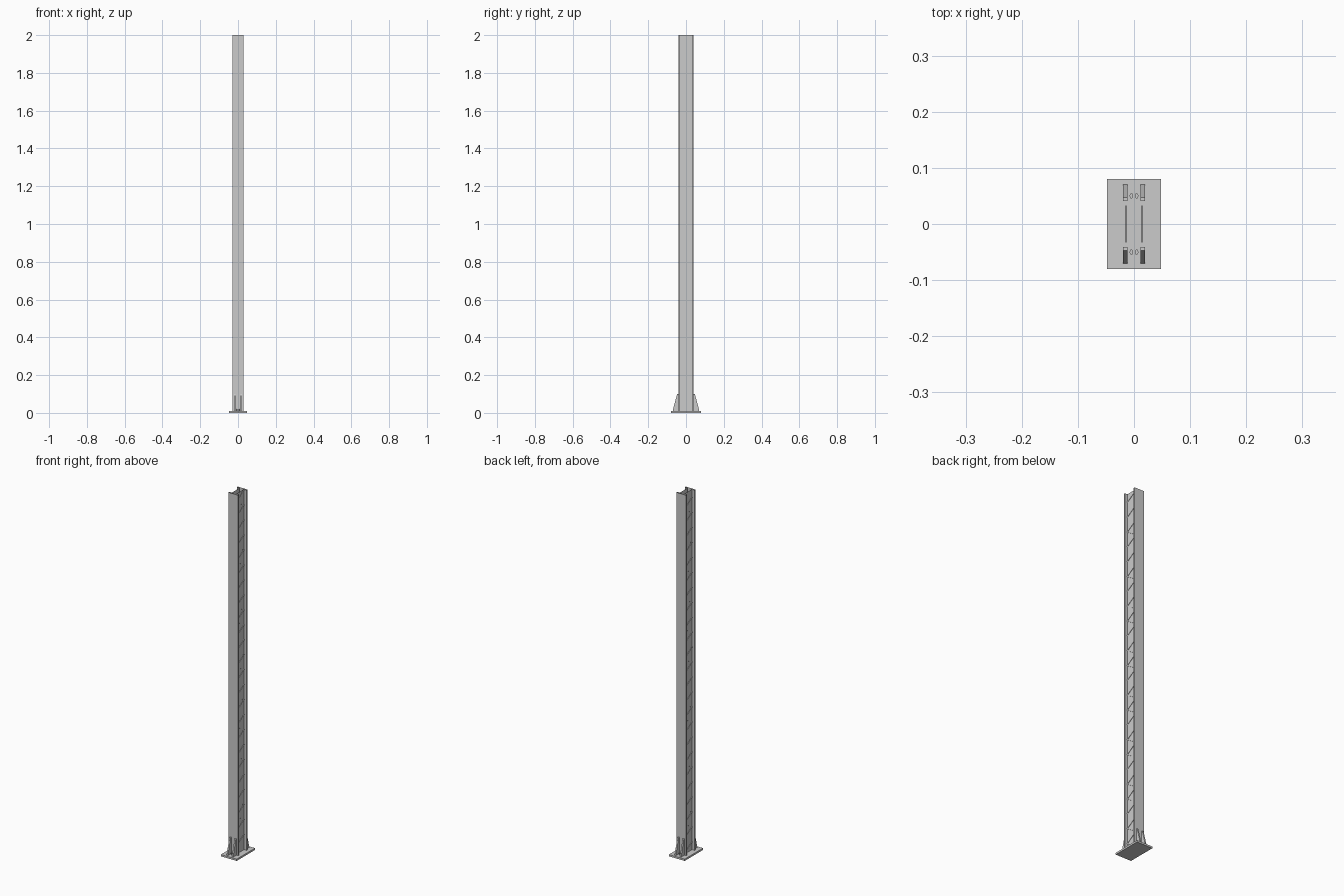
import bpy, bmesh
from mathutils import Vector

if "Cube" in bpy.data.objects:
    bpy.data.objects.remove(bpy.data.objects["Cube"])


def make_object(name, bm):
    bmesh.ops.recalc_face_normals(bm, faces=bm.faces)
    me = bpy.data.meshes.new(name)
    bm.to_mesh(me)
    bm.free()
    ob = bpy.data.objects.new(name, me)
    bpy.context.collection.objects.link(ob)
    return ob


def extrude_profile(bm, pts, vec, caps=True):
    a = [bm.verts.new(p) for p in pts]
    b = [bm.verts.new(Vector(p) + Vector(vec)) for p in pts]
    n = len(pts)
    for i in range(n):
        j = (i + 1) % n
        bm.faces.new((a[i], a[j], b[j], b[i]))
    if caps:
        bm.faces.new(a)
        bm.faces.new(b[::-1])


BASE = 0.01      # plate thickness
FX, FY = 0.03, 0.041   # flange half width, column half depth
WX, WY = 0.0135, 0.033  # web half thickness, web half depth

# Base plate
bm = bmesh.new()
extrude_profile(bm, [(-.048, -.08, 0), (.048, -.08, 0), (.048, .08, 0), (-.048, .08, 0)], (0, 0, BASE))
make_object("base_plate", bm)

# Open-ended H-section column
bm = bmesh.new()
quarter = [(FX, FY), (FX, WY), (WX, WY)]
prof = quarter + [(x, -y) for x, y in quarter[::-1]]
prof += [(-x, -y) for x, y in quarter] + [(-x, y) for x, y in quarter[::-1]]
extrude_profile(bm, [(x, y, BASE) for x, y in prof], (0, 0, 2 - BASE), caps=False)
make_object("column", bm)

# Zigzag lacing strips on both sides of the web
bm = bmesh.new()
bays = 48
step = (2 - BASE - 0.006) / bays
for side in (-1, 1):
    for i in range(bays):
        z = BASE + i * step
        d = 1 if i % 2 else -1
        pts = [(side * WX, -d * WY, z), (side * WX, d * WY, z + step),
               (side * WX, d * WY, z + step + .005), (side * WX, -d * WY, z + .005)]
        extrude_profile(bm, pts, (side * .002, 0, 0))
make_object("lacing", bm)

# Tapered gussets, two per flange
bm = bmesh.new()
for sx in (-1, 1):
    for sy in (-1, 1):
        prof = [(FY, BASE), (.07, BASE), (.07, .014), (.047, .1), (FY, .1)]
        extrude_profile(bm, [(sx * .016 - .004, sy * y, z) for y, z in prof], (.008, 0, 0))
make_object("gussets", bm)

# Small anchor studs between gussets
for sx in (-1, 1):
    for sy in (-1, 1):
        bm = bmesh.new()
        bmesh.ops.create_cone(bm, cap_ends=True, segments=12, radius1=1, radius2=1, depth=1)
        bmesh.ops.scale(bm, vec=(.003, .005, .01), verts=bm.verts)
        bmesh.ops.translate(bm, vec=(sx * .0048, sy * .05, BASE + .005), verts=bm.verts)
        make_object("anchor_stud", bm)
